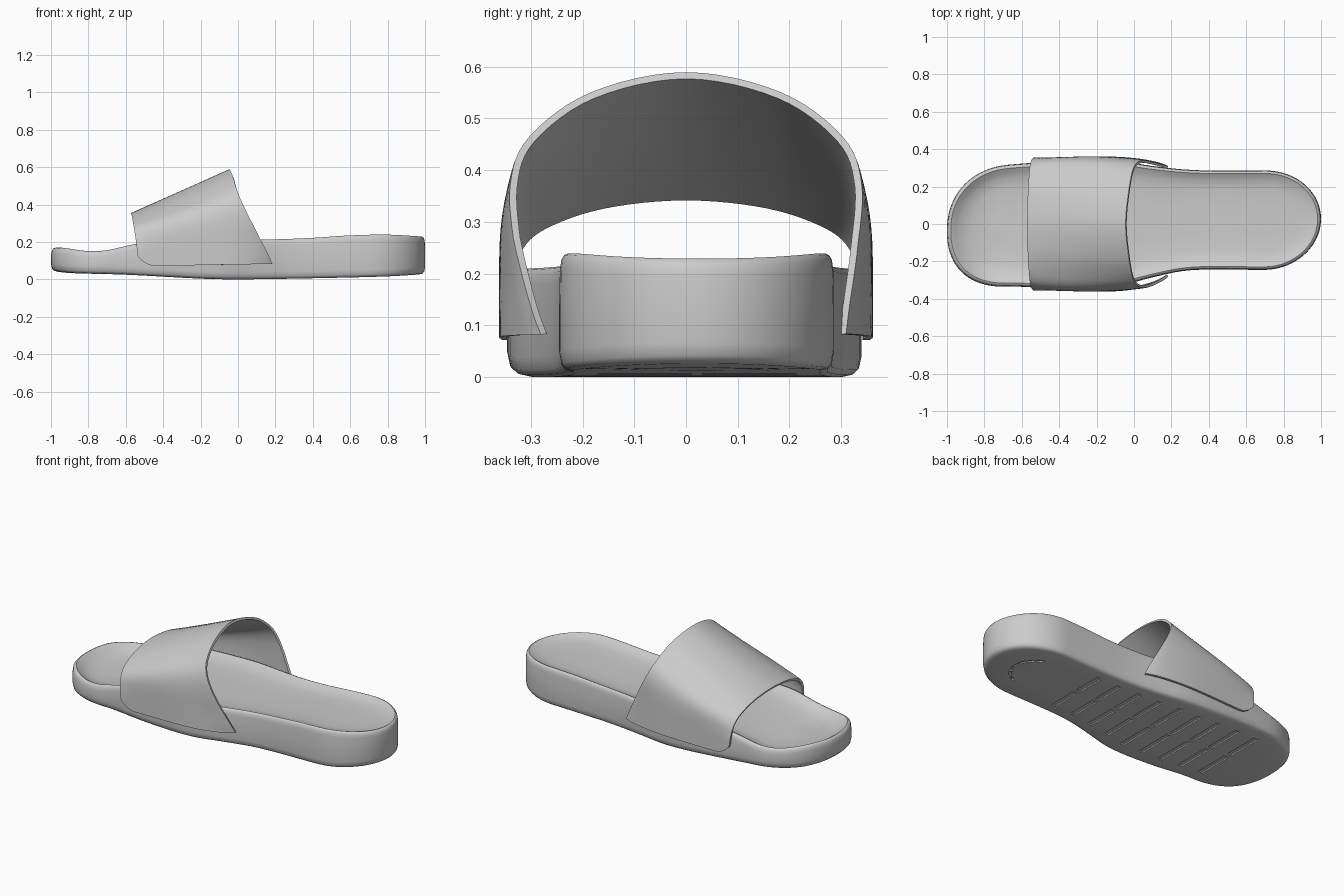
import bpy, bmesh, math
from mathutils import Matrix, Vector

if "Cube" in bpy.data.objects:
    bpy.data.objects.remove(bpy.data.objects["Cube"])


def spline(pts, x):
    """Smooth curve through (x, y) stations, held constant past the ends."""
    if x <= pts[0][0]:
        return pts[0][1]
    if x >= pts[-1][0]:
        return pts[-1][1]
    k = max(i for i in range(len(pts) - 1) if pts[i][0] <= x)

    def slope(i):
        a, b = pts[max(i - 1, 0)], pts[min(i + 1, len(pts) - 1)]
        return (b[1] - a[1]) / (b[0] - a[0])
    (x0, y0), (x1, y1) = pts[k], pts[k + 1]
    h = x1 - x0
    t = (x - x0) / h
    return (y0 * (2*t**3 - 3*t**2 + 1) + y1 * (3*t**2 - 2*t**3)
            + h * slope(k) * (t**3 - 2*t**2 + t) + h * slope(k + 1) * (t**3 - t**2))


def make_object(name, bm):
    bmesh.ops.recalc_face_normals(bm, faces=bm.faces)
    me = bpy.data.meshes.new(name)
    bm.to_mesh(me)
    bm.free()
    ob = bpy.data.objects.new(name, me)
    bpy.context.collection.objects.link(ob)
    return ob


def activate(ob):
    bpy.ops.object.select_all(action='DESELECT')
    ob.select_set(True)
    bpy.context.view_layer.objects.active = ob


# Sole stations along its length (toe at -x, heel at +x)
LEFT = [(-1, .285), (-.66, .318), (-.4, .335), (-.1, .337), (.1, .31), (.25, .293), (.4, .286), (.7, .286), (1, .292)]
RIGHT = [(-1, -.362), (-.66, -.335), (-.4, -.346), (-.1, -.333), (.1, -.285), (.25, -.253), (.4, -.243),
         (.7, -.245), (1, -.238)]
BOTTOM = [(-1, .045), (-.9, .034), (-.6, .025), (-.2, .004), (0, 0), (.4, .006), (.8, .016), (1, .028)]
TOP = [(-1, .166), (-.95, .17), (-.8, .151), (-.7, .156), (-.6, .178), (-.5, .197), (-.2, .207),
       (.2, .214), (.4, .222), (.6, .235), (.8, .239), (1, .228)]
DIP = [(-1, .045), (-.7, .04), (-.3, .03), (.3, .03), (.8, .027), (1, .022)]
SPINE = (-.66, .70)


def edge(x, side):
    lo, hi = spline(RIGHT, x), spline(LEFT, x)
    u = (SPINE[0] - x) / (1 + SPINE[0]) if x < SPINE[0] else max(0, (x - SPINE[1]) / (1 - SPINE[1]))
    e = 2.25 if x < 0 else 2
    return (lo + hi) / 2 + side * (hi - lo) / 2 * max(0, 1 - min(u, 1) ** e) ** (1 / e)


# Rings: scale toward spine, base (0 bottom, 1 top), z offset, share of footbed dip
RINGS = [(0, 0, 0, 0), (.5, 0, 0, 0), (.9, 0, 0, 0), (.955, 0, .004, 0), (.985, 0, .014, 0),
         (1, 0, .038, 0), (1, .55, 0, 0), (.995, 1, -.032, 0), (.985, 1, -.012, 0), (.965, 1, -.003, 0),
         (.94, 1, 0, 0), (.91, 1, -.002, .1), (.86, 1, 0, .4), (.78, 1, 0, .72), (.62, 1, 0, .94),
         (.3, 1, 0, 1.05), (0, 1, 0, 1.05)]
N = 72
xs = [-math.cos(math.pi * i / N) for i in range(N + 1)]
outline = [(x, edge(x, 1)) for x in xs] + [(x, edge(x, -1)) for x in xs[-2:0:-1]]
bm = bmesh.new()
rows = []
for s, base, dz, dip in RINGS:
    row = []
    for x, y in outline:
        qx = min(max(x, SPINE[0]), SPINE[1])
        qy = (spline(LEFT, qx) + spline(RIGHT, qx)) / 2
        px, py = qx + (x - qx) * s, qy + (y - qy) * s
        b, t = spline(BOTTOM, px), spline(TOP, px)
        row.append(bm.verts.new((px, py, b + (t - b) * base + dz - dip * spline(DIP, px))))
    rows.append(row)
for a, b in zip(rows, rows[1:]):
    for i in range(len(a)):
        j = (i + 1) % len(a)
        bm.faces.new((a[i], a[j], b[j], b[i]))
bmesh.ops.remove_doubles(bm, verts=bm.verts, dist=1e-5)
sole = make_object("sole", bm)

# Shallow tread grooves cut across the underside, in two lanes
bm = bmesh.new()


def groove(x, y, length, width, angle):
    tilt = math.atan((spline(BOTTOM, x + .02) - spline(BOTTOM, x - .02)) / .04)
    m = (Matrix.Translation((x, y, spline(BOTTOM, x))) @ Matrix.Rotation(-tilt, 4, 'Y')
         @ Matrix.Rotation(angle, 4, 'Z') @ Matrix.Diagonal((width, length, .014, 1)))
    bmesh.ops.create_cube(bm, size=1, matrix=m)


for i in range(9):
    x = -.66 + i * .135
    mid = (edge(x, 1) + edge(x, -1)) / 2
    span = (edge(x, 1) - edge(x, -1)) * .34
    for side in (-1, 1):
        groove(x, mid + side * span * .56, span, .03, 0)
for k in range(-3, 4):
    a = k * .33
    groove(.68 + .16 * math.cos(a), .02 + .14 * math.sin(a), .04, .014, a)
cutter = make_object("tread_cutter", bm)
cutter.hide_render = True
mod = sole.modifiers.new("tread", 'BOOLEAN')
mod.operation, mod.solver, mod.object = 'DIFFERENCE', 'EXACT', cutter
activate(sole)
bpy.ops.object.modifier_apply(modifier=mod.name)
bpy.data.objects.remove(cutter)
activate(sole)
bpy.ops.object.shade_smooth_by_angle(angle=math.radians(40))

# Strap: surface lofted between the toe-side and heel-side arches
FRONT = [(-.53, .348, .07), (-.537, .348, .12), (-.542, .344, .18), (-.55, .325, .245),
         (-.558, .275, .292), (-.565, .16, .332), (-.57, 0, .348)]
BACK = [(.18, .303, .083), (.155, .31, .14), (.10, .325, .25), (.04, .333, .37),
        (0, .298, .46), (-.025, .18, .545), (-.042, 0, .583)]


def arch(half, count):
    pts = [Vector((x, -y, z)) for x, y, z in half] + [Vector(p) for p in half[-2::-1]]
    comps = [[(i, p[c]) for i, p in enumerate(pts)] for c in range(3)]
    return [Vector([spline(c, i * (len(pts) - 1) / count) for c in comps]) for i in range(count + 1)]


M, V = 72, 28
front, back = arch(FRONT, M), arch(BACK, M)
bm = bmesh.new()
grid = []
for j in range(V + 1):
    v = j / V
    row = []
    for i in range(M + 1):
        p = front[i].lerp(back[i], v)
        e = min(i, M - i) / M
        # sides swell out to hug the sole, lower rear tucks in on the narrow side
        w = min(1, max(0, (.38 - e) / .2))
        w = w * w * (3 - 2 * w)
        p.y += math.copysign(max(0, .354 - abs(p.y)), p.y) * w * math.sin(math.pi * v) ** .7
        if p.y < 0:
            p.y += .028 * max(0, 1 - e / .18) * max(0, (v - .6) / .4) ** 2
        # rounded lower front corner
        p.z += .045 * max(0, 1 - e * 9) * max(0, 1 - v * 8) ** 2
        row.append(bm.verts.new(p))
    grid.append(row)
for a, b in zip(grid, grid[1:]):
    for i in range(M):
        bm.faces.new((a[i], a[i + 1], b[i + 1], b[i]))
strap = make_object("strap", bm)
mod = strap.modifiers.new("thickness", 'SOLIDIFY')
mod.thickness, mod.offset = .014, 0
activate(strap)
bpy.ops.object.modifier_apply(modifier=mod.name)
bpy.ops.object.shade_smooth_by_angle(angle=math.radians(40))
